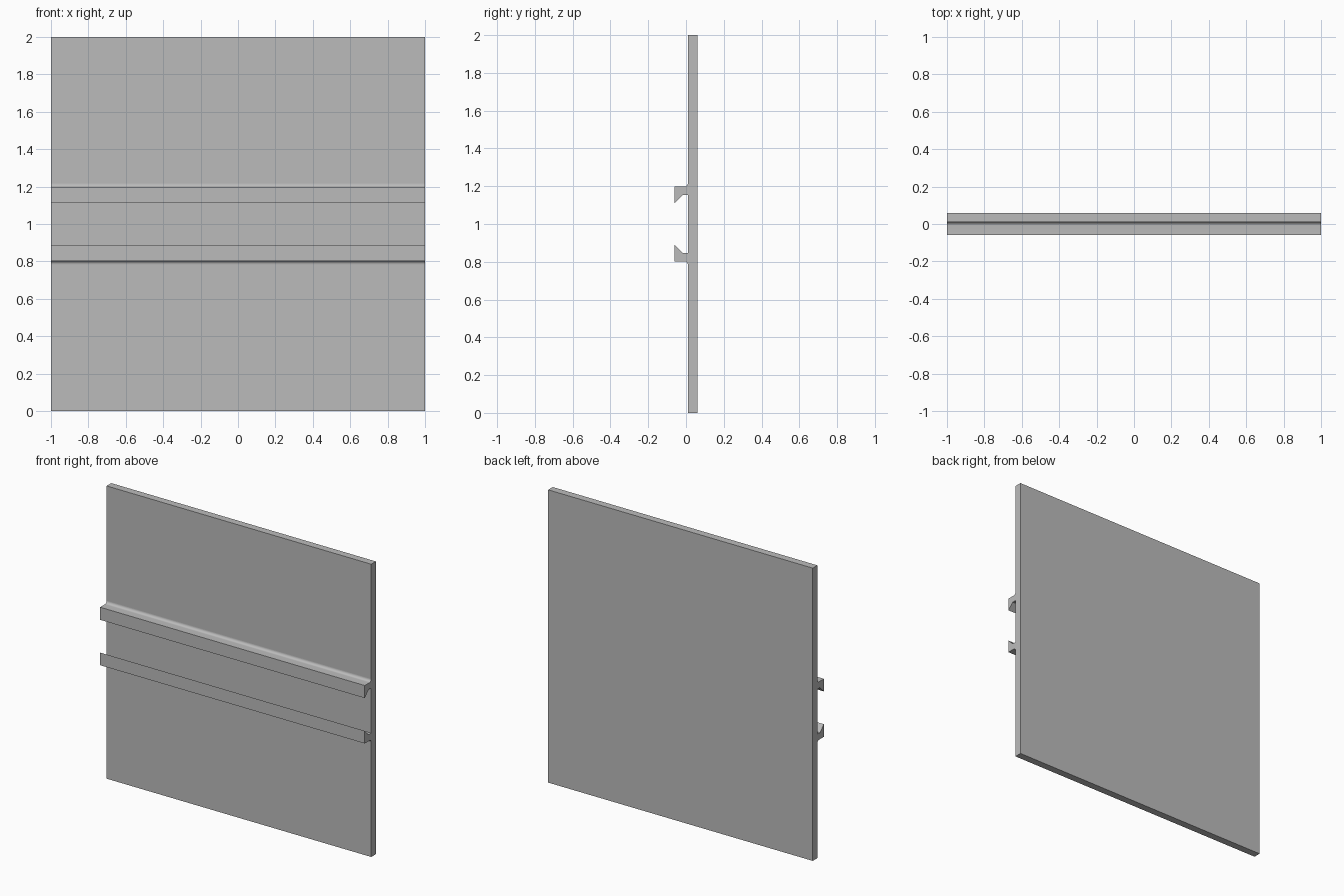
import bpy, bmesh, math

cube = bpy.data.objects.get("Cube")
if cube:
    bpy.data.objects.remove(cube, do_unlink=True)

grey = bpy.data.materials.new("plain_grey")
grey.use_nodes = True
colour = (0.5, 0.5, 0.5, 1)
grey.diffuse_color = colour
grey.node_tree.nodes["Principled BSDF"].inputs["Base Color"].default_value = colour

FRONT, BACK, TIP = 0.01, 0.06, -0.06   # panel faces and rail tip in y
MIDDLE = 1.0                           # height of the mirror line


def extrude_profile(name, points, open_back=False):
    """Extrude a (y, z) outline along the full width."""
    bm = bmesh.new()
    left = [bm.verts.new((-1, y, z)) for y, z in points]
    right = [bm.verts.new((1, y, z)) for y, z in points]
    n = len(points)
    for i in range(n - 1 if open_back else n):
        j = (i + 1) % n
        bm.faces.new((left[i], left[j], right[j], right[i]))
    bm.faces.new(left)
    bm.faces.new(right[::-1])
    bmesh.ops.recalc_face_normals(bm, faces=bm.faces)
    mesh = bpy.data.meshes.new(name)
    bm.to_mesh(mesh)
    bm.free()
    mesh.materials.append(grey)
    obj = bpy.data.objects.new(name, mesh)
    bpy.context.collection.objects.link(obj)
    bpy.ops.object.select_all(action="DESELECT")
    obj.select_set(True)
    bpy.context.view_layer.objects.active = obj
    bpy.ops.object.shade_smooth_by_angle(angle=math.radians(30))


def arc(y, z, radius, start, end, steps=8):
    angles = [math.radians(start + (end - start) * i / steps) for i in range(steps + 1)]
    return [(y + radius * math.cos(a), z + radius * math.sin(a)) for a in angles]


# Flat square panel
extrude_profile("panel", [(FRONT, 0), (BACK, 0), (BACK, 2), (FRONT, 2)])

# Hooked rails: lip, sloped inner face, and a fillet where the outside meets the panel
r = 0.018
hook = [(FRONT, 0.154), (-0.018, 0.154), (TIP, 0.112), (TIP, 0.198)]
hook += arc(FRONT - r, 0.198 + r, r, -90, 0)
for name, side in (("upper_rail", 1), ("lower_rail", -1)):
    extrude_profile(name, [(y, MIDDLE + side * h) for y, h in hook], open_back=True)
